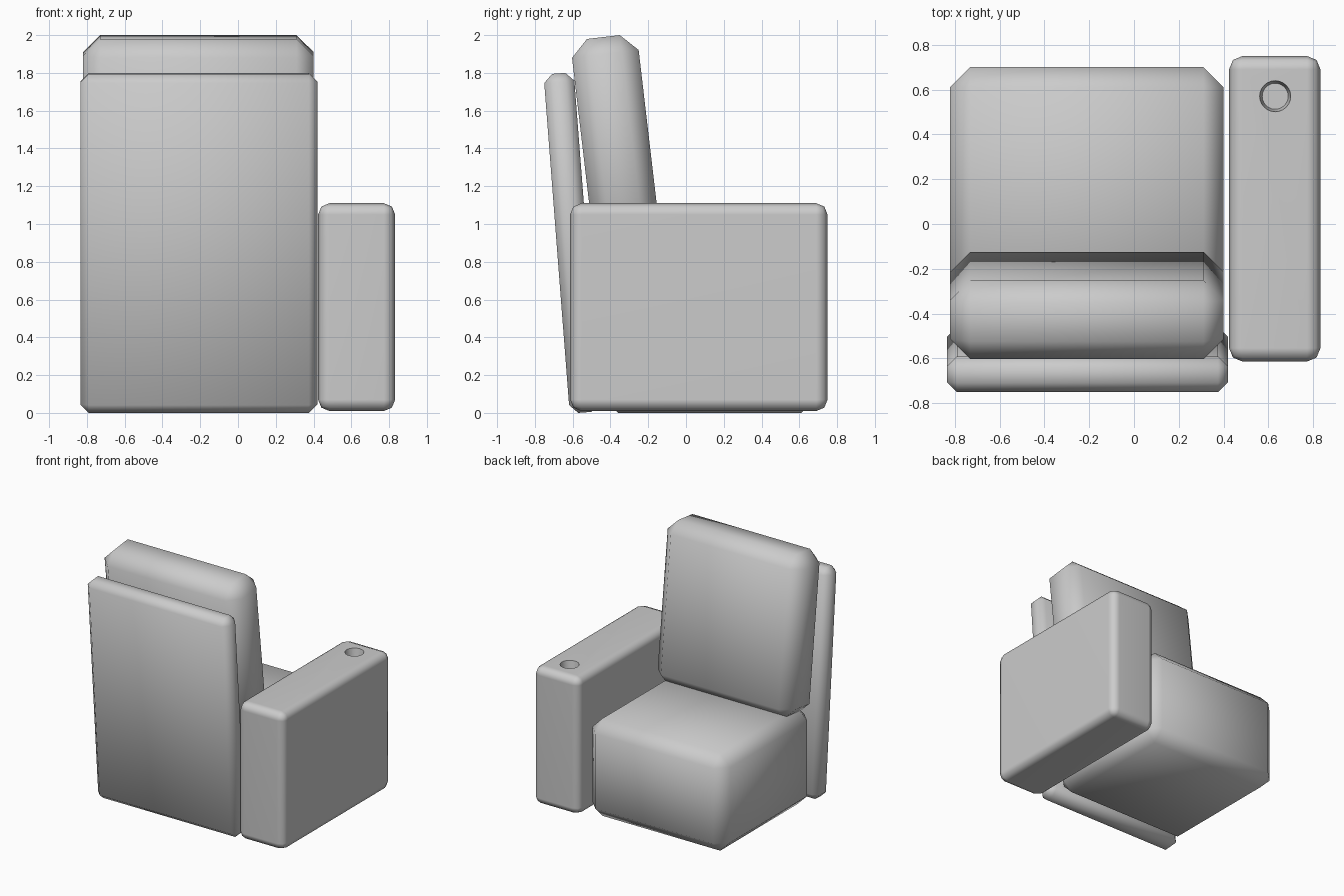
import bpy
import bmesh
from math import radians
from mathutils import Matrix

cube = bpy.data.objects.get("Cube")
if cube:
    bpy.data.objects.remove(cube, do_unlink=True)

# Single upholstery colour
grey = bpy.data.materials.new("light grey upholstery")
grey.use_nodes = True
grey.diffuse_color = (0.6, 0.6, 0.6, 1)
grey.node_tree.nodes["Principled BSDF"].inputs["Base Color"].default_value = (0.6, 0.6, 0.6, 1)


def make_object(name, bm):
    mesh = bpy.data.meshes.new(name)
    bm.to_mesh(mesh)
    bm.free()
    mesh.materials.append(grey)
    mesh.shade_smooth()
    obj = bpy.data.objects.new(name, mesh)
    bpy.context.collection.objects.link(obj)
    return obj


def bevelled_box(name, size, centre, bevel, segments=1, tilt=0):
    """Box with bevelled edges, leaning back by tilt degrees."""
    bm = bmesh.new()
    bmesh.ops.create_cube(bm, size=1)
    bmesh.ops.scale(bm, vec=size, verts=bm.verts)
    bmesh.ops.bevel(bm, geom=bm.edges[:], offset=bevel, segments=segments,
                    profile=0.5, affect='EDGES')
    obj = make_object(name, bm)
    obj.location = centre
    obj.rotation_euler.x = radians(tilt)
    return obj


# Soft cushions and leaning back panel
bevelled_box("seat_cushion", (1.22, 1.15, 0.78), (-0.21, 0.125, 0.39), 0.09)
bevelled_box("back_cushion", (1.22, 0.355, 1.26), (-0.21, -0.364, 1.364), 0.09, tilt=6.7)
bevelled_box("back_panel", (1.255, 0.16, 1.80), (-0.2075, -0.605, 0.90), 0.045, tilt=4.4)

# Armrest
armrest = bevelled_box("armrest", (0.408, 1.363, 1.10), (0.628, 0.068, 0.56), 0.06, 2)

# Cup holder recess, tapering towards its floor
bm = bmesh.new()
bmesh.ops.create_cone(bm, cap_ends=True, segments=24, radius1=0.058, radius2=0.07,
                      depth=0.08, matrix=Matrix.Translation((0.63, 0.57, 1.075)))
cutter = make_object("cup_holder_cutter", bm)
cutter.hide_render = True
cutter.hide_set(True)
recess = armrest.modifiers.new("cup_holder", 'BOOLEAN')
recess.operation = 'DIFFERENCE'
recess.solver = 'EXACT'
recess.object = cutter

# Bake the recess, then keep the large faces flat and the bevels smooth
bpy.context.view_layer.update()
graph = bpy.context.evaluated_depsgraph_get()
armrest_mesh = bpy.data.meshes.new_from_object(armrest.evaluated_get(graph))
armrest.modifiers.clear()
armrest.data = armrest_mesh
bpy.data.objects.remove(cutter, do_unlink=True)
bpy.ops.object.select_all(action='DESELECT')
armrest.select_set(True)
bpy.context.view_layer.objects.active = armrest
bpy.ops.object.shade_smooth_by_angle(angle=radians(50))
normals = armrest.modifiers.new("flat_faces", 'WEIGHTED_NORMAL')
normals.keep_sharp = True
